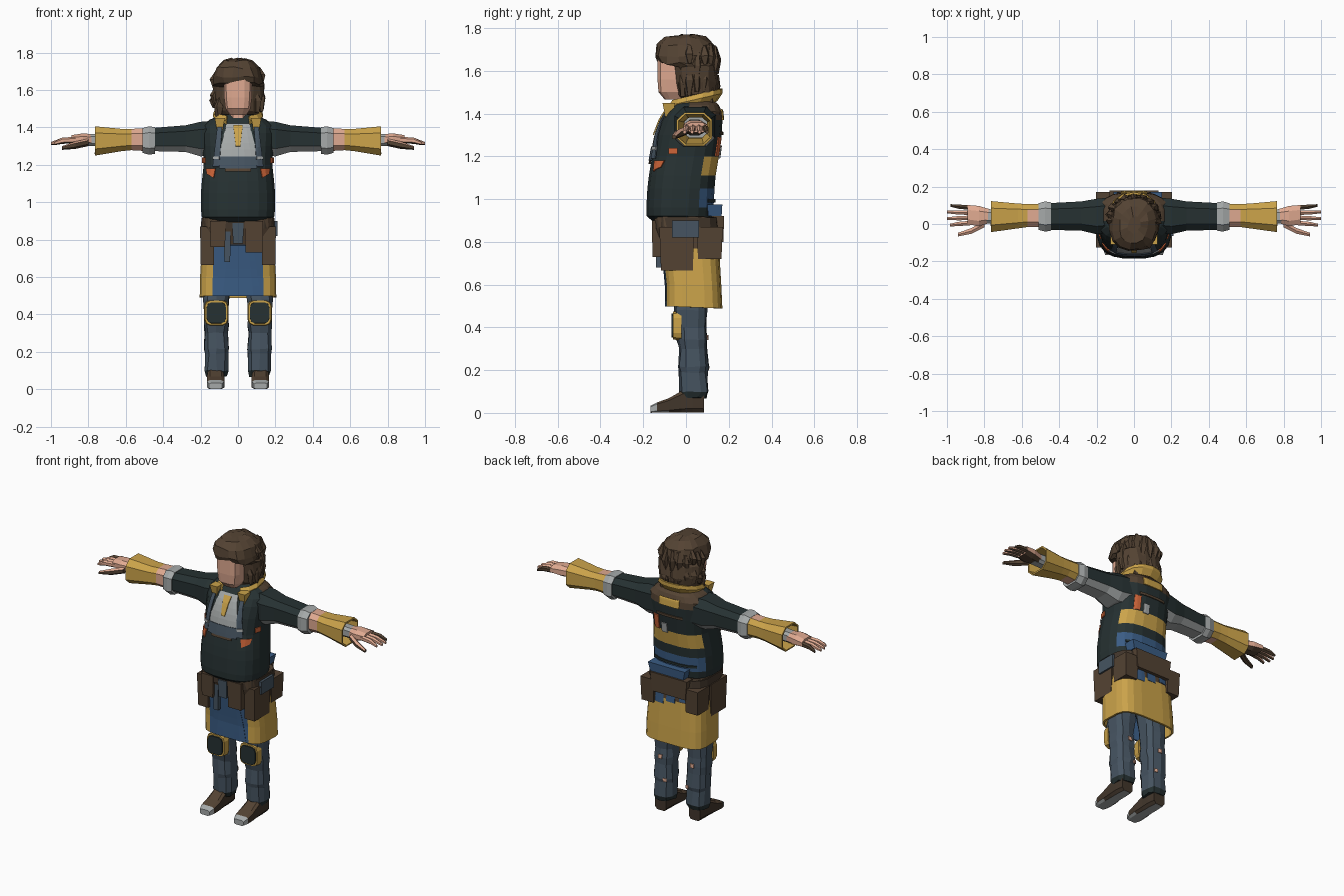
import bpy, bmesh, math, random
from mathutils import Vector
from mathutils.bvhtree import BVHTree

if "Cube" in bpy.data.objects:
    bpy.data.objects.remove(bpy.data.objects["Cube"], do_unlink=True)
random.seed(4)

# Colours (sRGB, converted to linear)
PALETTE = {
    "charcoal": (38, 49, 50), "mustard": (203, 163, 74), "skin": (224, 170, 145),
    "brown": (84, 67, 51), "grey": (165, 169, 169), "blue": (58, 92, 132),
    "slate": (70, 84, 97), "orange": (205, 100, 56), "dark_brown": (66, 54, 43),
}


def linear(c):
    c /= 255
    return c / 12.92 if c < .04 else ((c + .055) / 1.055) ** 2.4


MATS = {}
for key, rgb in PALETTE.items():
    m = bpy.data.materials.new(key)
    m.use_nodes = True
    m.diffuse_color = (*map(linear, rgb), 1)
    m.node_tree.nodes["Principled BSDF"].inputs["Base Color"].default_value = m.diffuse_color
    MATS[key] = m


def finish(name, bm, paint, thick=0):
    """Turn a bmesh into an object; paint is a colour or a rule(centre, normal)."""
    bmesh.ops.recalc_face_normals(bm, faces=bm.faces)
    me = bpy.data.meshes.new(name)
    slots = []
    for f in bm.faces:
        key = paint if isinstance(paint, str) else paint(f.calc_center_median(), f.normal)
        if key not in slots:
            slots.append(key)
            me.materials.append(MATS[key])
        f.material_index = slots.index(key)
    bm.to_mesh(me)
    bm.free()
    ob = bpy.data.objects.new(name, me)
    bpy.context.collection.objects.link(ob)
    if thick:
        mod = ob.modifiers.new("thickness", "SOLIDIFY")
        mod.thickness, mod.offset = thick, 0
    return ob


def loft(name, axis, rings, paint, sides=8, p=3, side=1, caps=True, tilt=0, jitter=0,
         thick=0, drop=None):
    """Skin rings (t, a0, a1, b0, b1) of superellipse sections along an axis."""
    bm = bmesh.new()
    loops = []
    for t, a0, a1, b0, b1 in rings:
        loop = []
        for i in range(sides):
            ang = (i + .5) * math.tau / sides
            c, s = math.cos(ang), math.sin(ang)
            a = (a0 + a1) / 2 + (a1 - a0) / 2 * math.copysign(abs(c) ** (2 / p), c)
            b = (b0 + b1) / 2 + (b1 - b0) / 2 * math.copysign(abs(s) ** (2 / p), s)
            co = {"x": (t, a, b), "y": (a, t, b), "z": (a, b, t + tilt * b)}[axis]
            v = Vector((co[0] * side, co[1], co[2]))
            loop.append(bm.verts.new(v + Vector(random.uniform(-jitter, jitter) for _ in v)))
        loops.append(loop)
    for lo, hi in zip(loops, loops[1:]):
        for i in range(sides):
            j = (i + 1) % sides
            bm.faces.new((lo[i], lo[j], hi[j], hi[i]))
    if caps:
        bm.faces.new(loops[0])
        bm.faces.new(loops[-1])
    if drop:
        gone = [f for f in bm.faces if drop(f.calc_center_median())]
        bmesh.ops.delete(bm, geom=gone, context="FACES")
    return finish(name, bm, paint, thick)


def upright(*rings):
    """Rings (z, half width, front y, back y), symmetric in x."""
    return [(z, -w, w, y0, y1) for z, w, y0, y1 in rings]


def box(name, x0, x1, y0, y1, z0, z1, color, taper=.9):
    bm = bmesh.new()
    bmesh.ops.create_cube(bm, size=1)
    for v in bm.verts:
        k = taper if v.co.z < 0 else 1
        v.co = ((x0 + x1) / 2 + v.co.x * (x1 - x0) * k,
                (y0 + y1) / 2 + v.co.y * (y1 - y0) * k, (z0 + z1) / 2 + v.co.z * (z1 - z0))
    return finish(name, bm, color)


def patch(name, target, facing, corners, color, lift=.005, n=7):
    """Lay a thin four-cornered plate over a part, seen from front, back, left or right."""
    tree = BVHTree.FromPolygons([v.co for v in target.data.vertices],
                                [f.vertices[:] for f in target.data.polygons])
    out = Vector({"front": (0, -1, 0), "back": (0, 1, 0),
                  "left": (1, 0, 0), "right": (-1, 0, 0)}[facing])
    a, b, c, d = map(Vector, corners)
    bm, grid, last = bmesh.new(), [], 0
    for i in range(n):
        row = []
        for j in range(n):
            u, v = i / (n - 1), j / (n - 1)
            q = a.lerp(b, u).lerp(d.lerp(c, u), v)
            base = Vector((0, q.x, q.y) if out.x else (q.x, 0, q.y))
            hit = tree.ray_cast(base + out, -out)[0]
            last = hit.dot(out) if hit else last
            row.append(bm.verts.new(base + out * (last + lift)))
        grid.append(row)
    for i in range(n - 1):
        for j in range(n - 1):
            bm.faces.new((grid[i][j], grid[i + 1][j], grid[i + 1][j + 1], grid[i][j + 1]))
    return finish(name, bm, color, .006)


def rect(u0, u1, v0, v1):
    return (u0, v0), (u1, v0), (u1, v1), (u0, v1)


# Jacket torso, with pieced colours on the back
def jacket_paint(c, n):
    if c.y > .03 and c.z > 1.37:
        return "brown"
    if c.y > .06 and c.z < 1.05:
        return "blue" if c.z > .95 else "charcoal"
    if c.y > .07 and 1.11 < c.z < 1.2:
        return "mustard"
    return "charcoal"


torso = loft("jacket", "z", upright(
    (.89, .165, -.15, .11), (.92, .195, -.185, .125), (.96, .2, -.187, .13),
    (1.05, .2, -.182, .135), (1.11, .195, -.175, .14), (1.2, .185, -.16, .155),
    (1.3, .19, -.142, .168), (1.37, .195, -.115, .172), (1.41, .192, -.09, .168),
    (1.44, .155, -.065, .155), (1.47, .09, -.045, .12)), jacket_paint, 20, 2.7)

# Shirt front, bib and tie
patch("shirt", torso, "front", ((-.115, 1.21), (.115, 1.21), (.06, 1.42), (-.06, 1.42)), "grey")
patch("bib", torso, "front", rect(-.1, .1, 1.18, 1.245), "slate", .01)
patch("tie", torso, "front", ((-.012, 1.3), (.012, 1.3), (.025, 1.41), (-.025, 1.41)),
      "mustard", .012)
patch("bib_hem", torso, "front", rect(-.07, .07, 1.165, 1.18), "brown", .008)

# Back panels
patch("back_label", torso, "back", rect(-.07, .07, 1.37, 1.42), "mustard")
patch("back_seam", torso, "back", rect(-.09, .09, 1.3, 1.315), "brown")
patch("back_grey_patch", torso, "back", rect(.02, .06, 1.19, 1.25), "grey")
patch("back_orange_patch", torso, "back", rect(.08, .12, 1.2, 1.29), "orange")
patch("waist_strap", torso, "back", rect(-.15, .15, .985, 1.0), "charcoal")

for side, s in (("left", 1), ("right", -1)):
    patch(side + "_suspender", torso, "front",
          ((.1 * s, 1.19), (.135 * s, 1.19), (.11 * s, 1.4), (.085 * s, 1.4)), "slate", .012)
    patch(side + "_buckle", torso, "front", rect(.1 * s, .135 * s, 1.23, 1.245), "grey", .018, 3)
    patch(side + "_chest_patch", torso, "front",
          ((.13 * s, 1.13), (.165 * s, 1.15), (.17 * s, 1.18), (.12 * s, 1.18)), "orange")
    patch(side + "_side_patch", torso, side, rect(-.08, -.04, 1.21, 1.24), "orange")

# Collar, open at the throat
loft("collar", "z", upright((1.425, .115, -.09, .14), (1.455, .13, -.085, .165),
                            (1.475, .12, -.07, .165)), "mustard", 14, 2.3, caps=False,
     tilt=.25, thick=.012, drop=lambda c: abs(c.x) < .05 and c.y < 0)
for s in (1, -1):
    box(("left" if s > 0 else "right") + "_collar_point", .07 * s, .125 * s, -.11, -.05,
        1.38, 1.45, "mustard", .5)

# Head and hair
loft("neck", "z", upright((1.38, .055, -.06, .05), (1.52, .05, -.06, .05)), "skin")
loft("face", "z", upright((1.465, .045, -.1, 0), (1.5, .068, -.13, .02), (1.56, .076, -.135, .03),
                          (1.67, .078, -.135, .03)), "skin", 12, 3.5)
hair = loft("hair", "z", upright(
    (1.45, .085, -.01, .12), (1.49, .125, -.045, .14), (1.55, .137, -.06, .15),
    (1.62, .135, -.07, .145), (1.635, .128, -.135, .14), (1.67, .133, -.145, .145),
    (1.72, .115, -.14, .135), (1.755, .075, -.1, .09), (1.768, .03, -.05, .04)),
    "brown", 16, 2.4, jitter=.007)
for i in range(26):
    ang = math.radians(-35 + 250 * (i % 13) / 12)
    x, y = .125 * math.cos(ang), .04 + .1 * math.sin(ang)
    top = (1.6 if i < 13 else 1.7) + random.uniform(-.03, .03)
    length = random.uniform(.08, .14)
    loft(f"hair_lock_{i}", "z", [(top - length, x - .012, x + .012, y - .012, y + .012),
                                 (top - length / 2, x - .026, x + .026, y - .024, y + .024),
                                 (top, x * .9 - .01, x * .9 + .01, y - .01, y + .01)],
         "brown", 5, 2, jitter=.005)


# Arms, gloves and hands
def under(top, bottom, limit=-.6):
    return lambda c, n: bottom if n.z < limit else top


def glove_paint(c, n):
    return "skin" if abs(c.x) < .57 and c.y < .07 else "mustard"


for side, s in (("left", 1), ("right", -1)):
    def limb(part, rings, paint, **kw):
        loft(f"{side}_{part}", "x", rings, paint, side=s, **kw)

    limb("sleeve", [(.1, -.05, .15, 1.25, 1.44), (.2, -.06, .14, 1.24, 1.435),
                    (.28, -.04, .125, 1.265, 1.415), (.46, -.035, .115, 1.27, 1.4)],
         under("charcoal", "grey"))
    limb("sleeve_cuff", [(.445, -.04, .12, 1.255, 1.405), (.475, -.045, .125, 1.25, 1.41),
                         (.51, -.035, .115, 1.26, 1.4)], "grey")
    limb("glove_cuff", [(.49, -.015, .105, 1.275, 1.395), (.57, -.015, .105, 1.28, 1.39),
                        (.62, -.022, .108, 1.275, 1.39), (.765, -.043, .122, 1.25, 1.405)],
         glove_paint, caps=False, thick=.01)
    limb("wrist", [(.6, .0, .08, 1.295, 1.375), (.8, .0, .08, 1.3, 1.365)], "grey")
    limb("palm", [(.765, .005, .08, 1.3, 1.365), (.83, -.015, .1, 1.3, 1.37),
                  (.89, -.005, .105, 1.31, 1.36)], under("skin", "brown"), p=2.5)
    for i in range(4):
        y, tip = .087 - i * .027, 1 - (.02, .0, .0, .015)[i]
        dy = .012 - i * .008
        limb(f"finger_{i}", [(.87, y - .014, y + .014, 1.315, 1.35),
                             (.94, y + dy / 2 - .013, y + dy / 2 + .013, 1.312, 1.345),
                             (tip, y + dy - .008, y + dy + .008, 1.305, 1.322)],
             under("skin", "brown") if i else "brown", sides=6, p=2)
    limb("thumb", [(.8, -.02, .02, 1.3, 1.34), (.87, -.055, -.02, 1.285, 1.325),
                   (.94, -.068, -.045, 1.28, 1.3)], under("skin", "brown", .2), sides=6, p=2)


# Long coat skirt with a front apron
def skirt_paint(c, n):
    if c.z > .76:
        return "brown"
    return "blue" if abs(c.x) < .12 and c.y < 0 else "mustard"


skirt = loft("coat_skirt", "z", upright(
    (.495, .2, -.092, .165), (.6, .198, -.092, .16), (.77, .188, -.11, .15),
    (.86, .19, -.145, .145), (.92, .185, -.15, .135)),
    skirt_paint, 20, 4, caps=False, thick=.012, tilt=-.04)
patch("apron", skirt, "front", ((-.12, .51), (.12, .51), (.08, .77), (-.08, .77)), "blue")
for i, x in enumerate((-.09, 0, .08)):
    patch(f"back_rag_{i}", skirt, "back", rect(x - .03, x + .03, .77 - .02 * i, .87), "blue")

# Belt, pouches and hanging straps
loft("belt", "z", upright((.86, .2, -.155, .16), (.915, .198, -.155, .155)), "dark_brown", 16, 3.5)
box("back_pouch", -.13, .13, .12, .178, .8, .92, "brown")
box("back_roll", -.11, .15, .1, .17, .92, .975, "blue")
box("centre_flap", -.03, .03, -.16, -.1, .78, .89, "slate")
box("left_front_pouch", .035, .135, -.16, -.09, .73, .9, "brown")
box("right_front_pouch", -.15, -.065, -.16, -.09, .76, .9, "brown")
box("hanging_strap", -.075, -.04, -.142, -.115, .68, .86, "slate")
box("side_case", .16, .212, -.065, .06, .82, .9, "slate", 1)
for side, s in (("left", 1), ("right", -1)):
    box(side + "_hip_pouch", .125 * s, .203 * s, -.125, .04, .665, .87, "brown")
    box(side + "_rear_pouch", .11 * s, .203 * s, .05, .172, .72, .87, "brown")


# Trousers, knee pads and boots
def boot_paint(c, n):
    if c.y < -.135 or n.z < -.8:
        return "grey"
    return "brown" if n.z > .3 else "dark_brown"


for side, s in (("left", 1), ("right", -1)):
    leg = loft(side + "_trouser_leg", "z", [
        (.07, .06, .17, -.02, .095), (.1, .05, .18, -.03, .105), (.19, .053, .178, -.032, .1),
        (.215, .047, .185, -.038, .106), (.3, .055, .178, -.035, .098),
        (.345, .048, .185, -.045, .1), (.4, .052, .18, -.045, .095), (.48, .047, .188, -.055, .1),
        (.53, .04, .185, -.05, .1), (.66, .02, .18, -.06, .11)],
        lambda c, n: "charcoal" if c.z < .09 else "slate", 10, 2.8, side=s, jitter=.004)
    for part, grow, y, color in (("rim", .01, -.06, "mustard"), ("plate", 0, -.068, "charcoal")):
        loft(f"{side}_knee_{part}", "y", [
            (y, .064 - grow, .168 + grow, .352 - grow, .465 + grow),
            (-.02, .06 - grow, .172 + grow, .348 - grow, .47 + grow)], color, 12, 4, side=s)
    patch(side + "_rear_hole", leg, "back", rect(.1 * s, .125 * s, .34, .365), "skin", n=3)
    patch(side + "_shin_hole", leg, "back", rect(.07 * s, .09 * s, .2, .22), "skin", n=3)
    loft(side + "_boot", "y", [
        (-.165, .085, .155, 0, .035), (-.135, .073, .167, 0, .05), (-.08, .07, .168, 0, .07),
        (-.02, .075, .165, 0, .105), (.03, .075, .165, 0, .125), (.085, .08, .16, 0, .11)],
        boot_paint, 8, 4.5, side=s)
